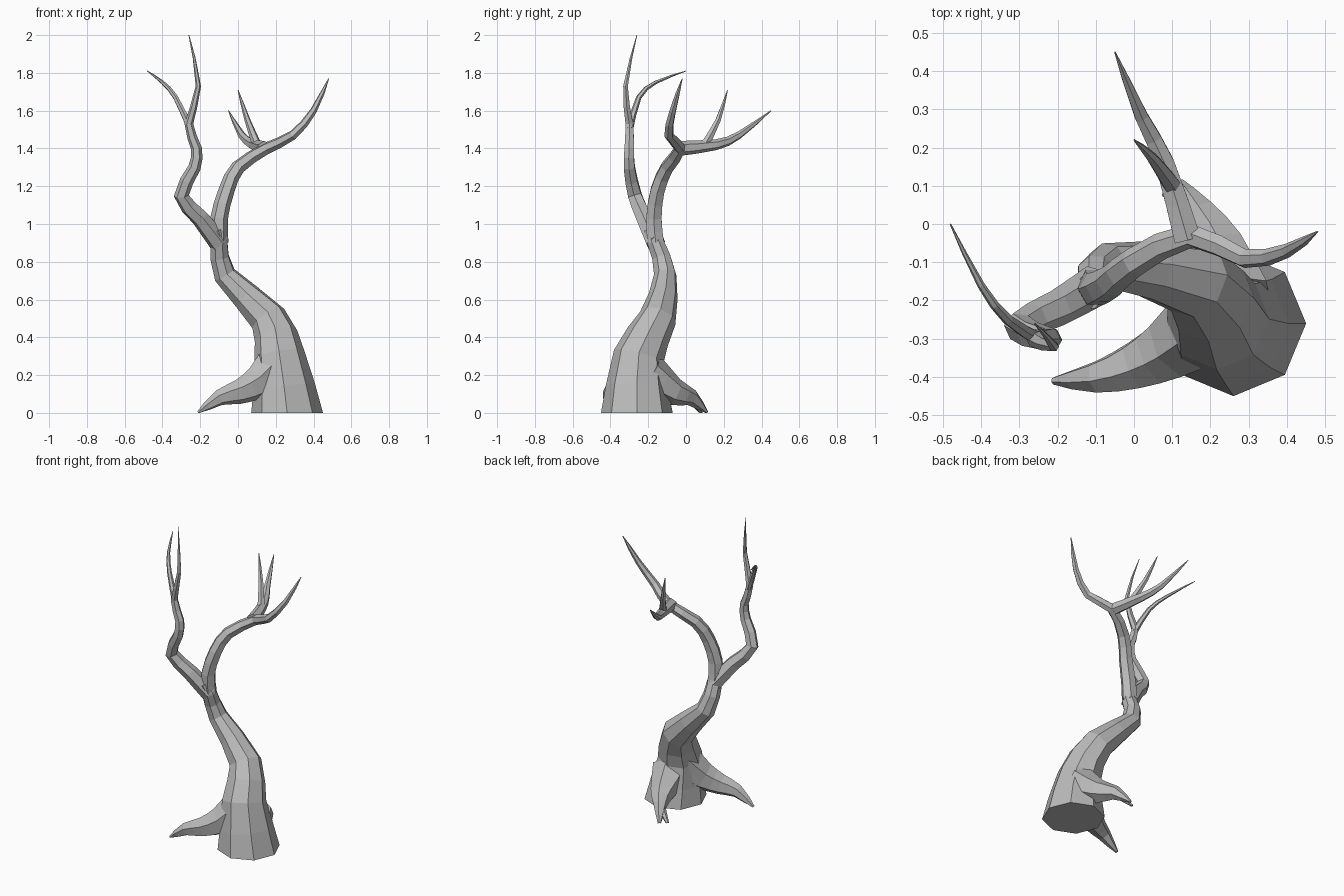
import bpy, bmesh, math
from mathutils import Vector

if "Cube" in bpy.data.objects:
    bpy.data.objects.remove(bpy.data.objects["Cube"])

bark = bpy.data.materials.new("grey_bark")
bark.use_nodes = True
grey = (.5, .5, .5, 1)
bark.diffuse_color = grey
bark.node_tree.nodes["Principled BSDF"].inputs["Base Color"].default_value = grey


def bend(*controls):
    """Curve through the controls, with one extra station in every span."""
    points = [Vector(c) for c in controls]
    final = len(points) - 1
    path = []
    for i in range(final):
        here, ahead = points[i], points[i + 1]
        behind, beyond = points[max(i - 1, 0)], points[min(i + 2, final)]
        middle = (here + ahead) / 2
        outer = (behind + beyond) / 2
        path += [here, middle + (middle - outer) / 8]
    return path + [points[final]]


def limb(name, path, thick, thin=.002, power=1, sides=6,
         start=None, reference=(0, 0, 1)):
    """Flat-sided tube that tapers from thick to thin along its length."""
    final = len(path) - 1
    spans = [(b - a).length for a, b in zip(path, path[1:])]
    length = sum(spans)
    bm = bmesh.new()
    rings = []
    side = Vector(reference)
    for i, point in enumerate(path):
        before = (point - path[max(i - 1, 0)]).normalized()
        after = (path[min(i + 1, final)] - point).normalized()
        along = (before + after).normalized()
        if i == 0 and start:
            along = Vector(start)
        # carry the previous frame along so the facets do not twist
        side = (side - along * side.dot(along)).normalized()
        other = along.cross(side)
        remaining = sum(spans[i:]) / length
        radius = thin + (thick - thin) * remaining ** power
        ring = []
        for k in range(sides):
            angle = math.tau * k / sides
            corner = point + (side * math.cos(angle) + other * math.sin(angle)) * radius
            corner.z = max(corner.z, 0)
            ring.append(bm.verts.new(corner))
        rings.append(ring)
    for low, high in zip(rings, rings[1:]):
        for k in range(sides):
            following = (k + 1) % sides
            bm.faces.new((low[k], low[following], high[following], high[k]))
    bm.faces.new(rings[0][::-1])
    bm.faces.new(rings[-1])
    bmesh.ops.recalc_face_normals(bm, faces=bm.faces)
    mesh = bpy.data.meshes.new(name)
    bm.to_mesh(mesh)
    bm.free()
    mesh.materials.append(bark)
    bpy.context.collection.objects.link(bpy.data.objects.new(name, mesh))


# Trunk: wide level foot, leaning bend, narrow neck at the fork
limb("trunk",
     bend((.26, -.26, 0), (.22, -.25, .3), (.16, -.15, .5),
          (-.07, -.11, .73), (-.1, -.16, .9), (-.12, -.18, .97)),
     thick=.19, thin=.045, power=1.5, sides=8,
     start=(0, 0, 1), reference=(1, 0, 0))

# Right limb: kinked outward, then upright, with one side twig
limb("right_limb",
     bend((-.1, -.16, .9), (-.2, -.22, 1.03), (-.3, -.27, 1.15), (-.23, -.3, 1.3),
          (-.22, -.3, 1.4), (-.26, -.3, 1.53), (-.21, -.32, 1.73), (-.26, -.26, 2)),
     thick=.055, reference=(1, 0, 0))
limb("right_twig",
     bend((-.25, -.3, 1.5), (-.33, -.25, 1.67), (-.4, -.16, 1.75), (-.48, 0, 1.81)),
     thick=.02, power=.8)

# Left limb: arches over and sweeps up to a horn-like tip
limb("left_limb",
     bend((-.1, -.16, .9), (-.1, -.17, 1.03), (-.06, -.15, 1.18), (0, -.1, 1.3),
          (.15, -.03, 1.4), (.29, -.09, 1.47), (.4, -.07, 1.6), (.48, -.02, 1.77)),
     thick=.05, power=.6, reference=(1, 0, 0))
limb("back_branch",
     bend((.14, -.04, 1.4), (.08, .16, 1.42), (.02, .28, 1.47), (-.05, .45, 1.6)),
     thick=.04, power=.8)
limb("back_twig",
     bend((.1, .1, 1.42), (.05, .17, 1.55), (0, .22, 1.71)),
     thick=.025, power=.8, reference=(1, 0, 0))

# Roots arching down to the ground
limb("front_root",
     bend((.2, -.25, .26), (.1, -.32, .16), (0, -.37, .11), (-.1, -.4, .08), (-.21, -.41, 0)),
     thick=.12, thin=.01, power=.9)
limb("back_root",
     bend((.25, -.2, .2), (.22, -.06, .11), (.17, .03, .08), (.12, .11, 0)),
     thick=.12, thin=.01)
limb("back_root_toe",
     bend((.17, .03, .08), (.08, .08, 0)),
     thick=.03, thin=.01)
